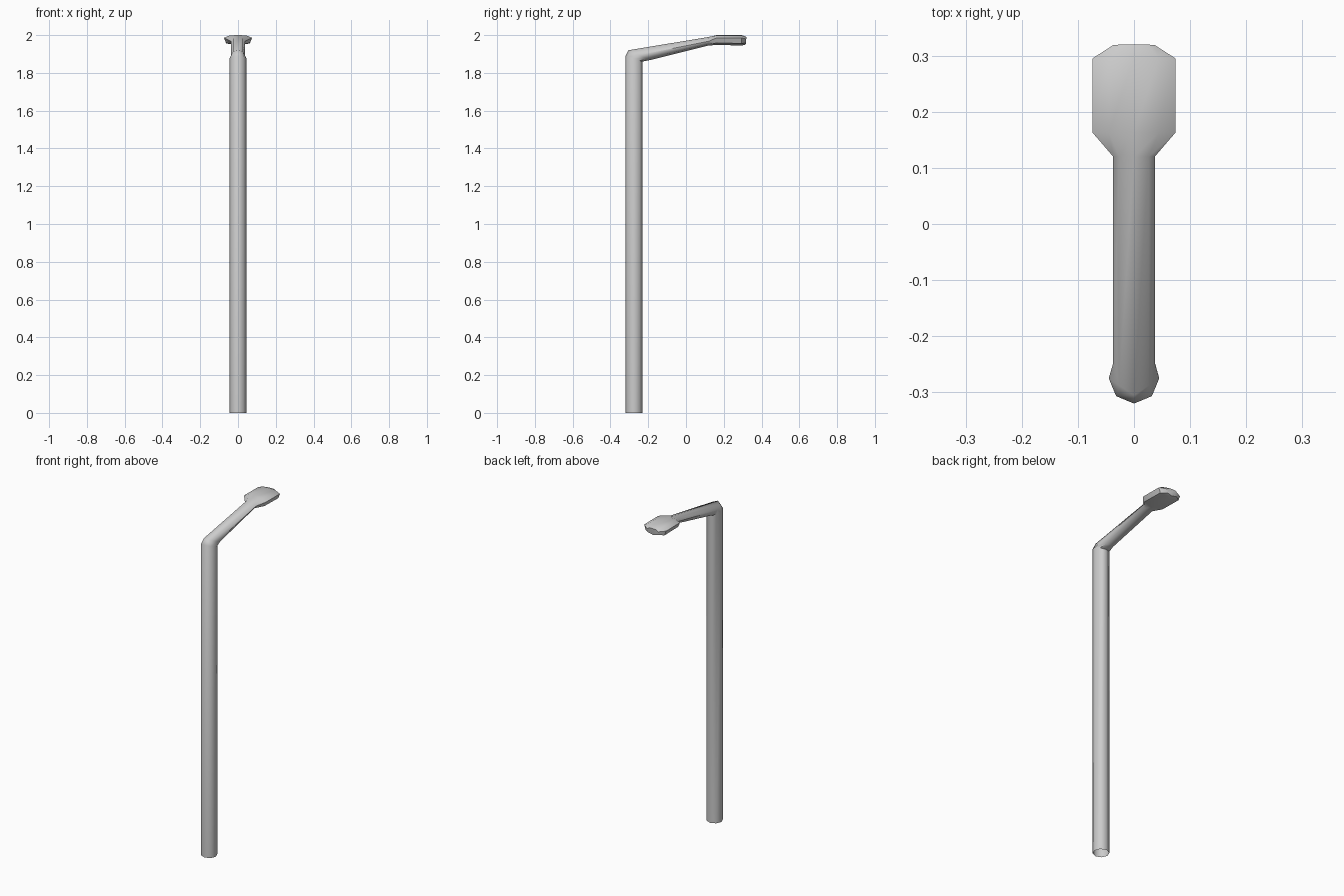
import bpy, bmesh, math
from mathutils import Vector

if "Cube" in bpy.data.objects:
    bpy.data.objects.remove(bpy.data.objects["Cube"])

# Half cross-sections (side, up), mirrored into eight-sided rings
ROUND = [(0, 1), (.707, .707), (1, 0), (.707, -.707), (0, -1)]
HEAD = [(0, 1), (.6, .94), (1, .45), (.85, -.6), (0, -1)]


def ring(bm, outer, inner, width, half):
    o, i = Vector((0, *outer)), Vector((0, *inner))
    mid, axis = (o + i) / 2, (o - i) / 2
    full = half + [(-s, u) for s, u in half[-2:0:-1]]
    return [bm.verts.new(mid + axis * u + Vector((s * width, 0, 0))) for s, u in full]


def loft(name, sections, cap_end=False):
    bm = bmesh.new()
    rings = [ring(bm, *s) for s in sections]
    for a, b in zip(rings, rings[1:]):
        for k in range(8):
            n = (k + 1) % 8
            bm.faces.new((a[k], a[n], b[n], b[k]))
    if cap_end:
        bm.faces.new(rings[-1])
    bmesh.ops.recalc_face_normals(bm, faces=bm.faces)
    me = bpy.data.meshes.new(name)
    bm.to_mesh(me)
    bm.free()
    ob = bpy.data.objects.new(name, me)
    bpy.context.collection.objects.link(ob)
    bpy.context.view_layer.objects.active = ob
    ob.select_set(True)
    bpy.ops.object.shade_smooth_by_angle(angle=math.radians(50))
    ob.select_set(False)


# Upright pole, elbow, sloping arm and flattened lamp head in one continuous skin
loft("street_lamp", [
    ((-.32, 0), (-.23, 0), .045, ROUND),
    ((-.32, 1.89), (-.23, 1.86), .045, ROUND),
    ((-.305, 1.92), (-.19, 1.868), .037, ROUND),
    ((.12, 1.99), (.12, 1.945), .037, ROUND),
    ((.163, 2.0), (.163, 1.948), .074, HEAD),
    ((.295, 2.0), (.295, 1.945), .074, HEAD),
    ((.32, 1.99), (.316, 1.95), .037, HEAD),
], cap_end=True)
